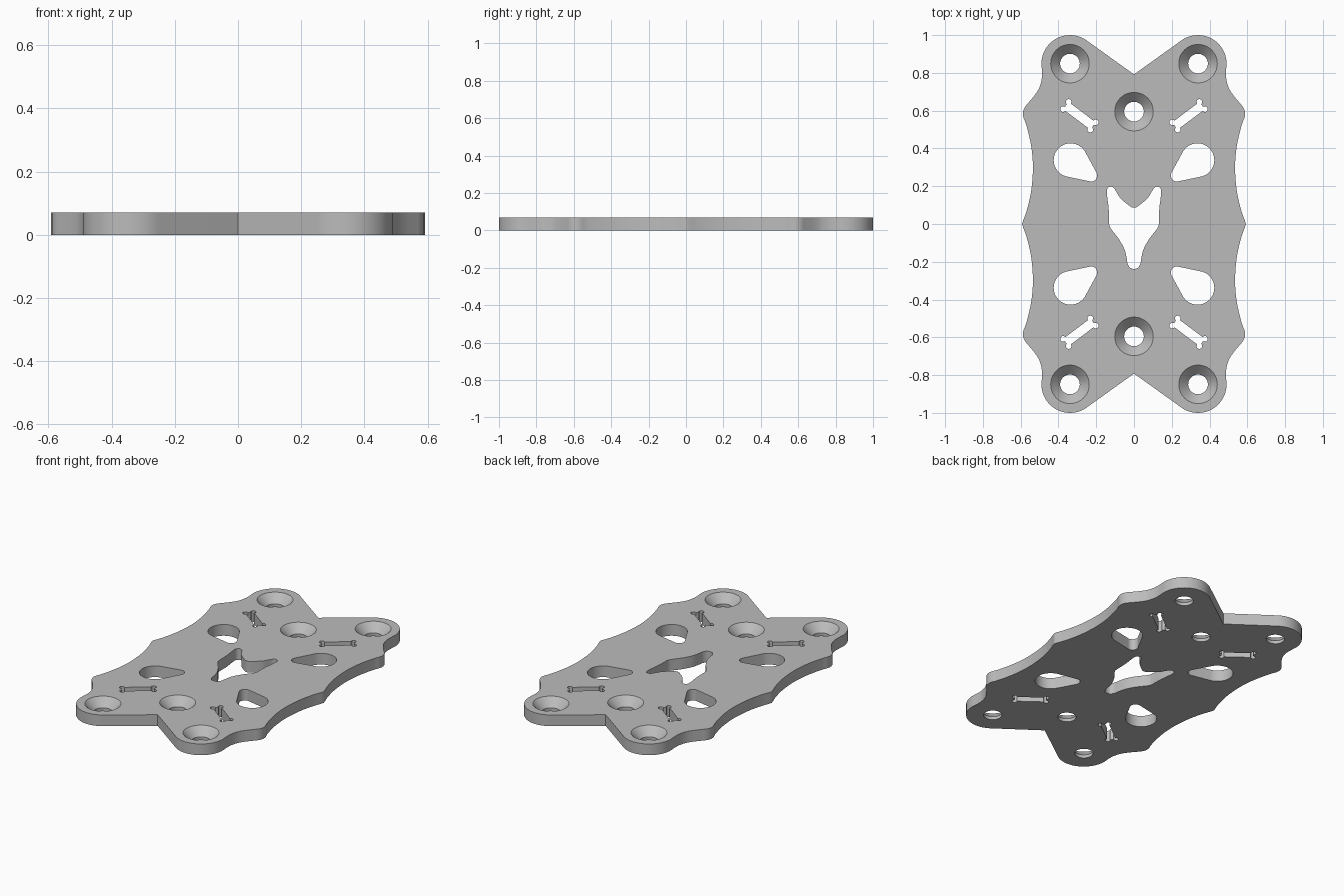
import bpy
import bmesh
from math import sin, cos, radians, atan2, hypot, acos, degrees, pi

THICK = 0.07

cube = bpy.data.objects.get("Cube")
if cube:
    bpy.data.objects.remove(cube, do_unlink=True)

grey = bpy.data.materials.new("plain grey")
grey.use_nodes = True
grey.diffuse_color = (0.5, 0.5, 0.5, 1)
grey.node_tree.nodes["Principled BSDF"].inputs["Base Color"].default_value = (0.5, 0.5, 0.5, 1)


def arc(cx, cy, r, start, end, steps):
    """Points along a circular arc, angles in degrees."""
    angles = [radians(start + (end - start) * i / steps) for i in range(steps + 1)]
    return [(cx + r * cos(a), cy + r * sin(a)) for a in angles]


def spline(points, steps=5):
    """Smooth open curve through the points."""
    p = [points[0]] + points + [points[-1]]
    out = []
    for a, b, c, d in zip(p, p[1:], p[2:], p[3:]):
        for i in range(steps):
            t = i / steps
            out.append(tuple(
                b[k] + 0.5 * t * (c[k] - a[k] + t * (2 * a[k] - 5 * b[k] + 4 * c[k] - d[k]
                                  + t * (3 * (b[k] - c[k]) + d[k] - a[k]))) for k in (0, 1)))
    return out + [points[-1]]


def add_prism(bm, outline, z0, z1):
    """Closed straight prism over an outline."""
    low = [bm.verts.new((x, y, z0)) for x, y in outline]
    high = [bm.verts.new((x, y, z1)) for x, y in outline]
    bm.faces.new(low)
    bm.faces.new(high)
    for i in range(len(low)):
        bm.faces.new((low[i - 1], low[i], high[i], high[i - 1]))


def add_lathe(bm, cx, cy, profile, steps=48):
    """Closed solid of revolution from (radius, z) pairs."""
    rings = [[bm.verts.new((x, y, z)) for x, y in arc(cx, cy, r, 0, 360, steps)[:-1]]
             for r, z in profile]
    for a, b in zip(rings, rings[1:]):
        for i in range(steps):
            bm.faces.new((a[i - 1], a[i], b[i], b[i - 1]))
    bm.faces.new(rings[0])
    bm.faces.new(rings[-1])


def make_object(name, bm):
    bmesh.ops.recalc_face_normals(bm, faces=bm.faces[:])
    mesh = bpy.data.meshes.new(name)
    bm.to_mesh(mesh)
    bm.free()
    mesh.materials.append(grey)
    obj = bpy.data.objects.new(name, mesh)
    bpy.context.collection.objects.link(obj)
    return obj


# Plate outline: one quarter, then mirrored twice
HOLE_X, HOLE_Y, LOBE = 0.339, 0.849, 0.151
notch = (0, 0.792)
dx, dy = HOLE_X, HOLE_Y - notch[1]
tangent = degrees(atan2(dy, dx)) + 90 + (90 - degrees(acos(LOBE / hypot(dx, dy))))
edge = spline([(0.487, 0.8), (0.489, 0.765), (0.502, 0.72), (0.525, 0.683), (0.556, 0.645),
               (0.578, 0.618), (0.588, 0.59), (0.585, 0.563), (0.572, 0.53), (0.555, 0.465),
               (0.541, 0.39), (0.535, 0.3), (0.541, 0.2), (0.553, 0.13), (0.57, 0.065),
               (0.587, 0.018), (0.592, 0)])
quarter = [notch] + arc(HOLE_X, HOLE_Y, LOBE, tangent, -8, 32) + edge
half = quarter + [(x, -y) for x, y in quarter[-2::-1]]
outline = half + [(-x, y) for x, y in half[-2:0:-1]]
bm = bmesh.new()
add_prism(bm, outline, 0, THICK)
plate = make_object("plate", bm)

cut = bmesh.new()

# Countersunk screw holes
sink = [(0.052, -0.05), (0.052, 0.02), (0.102, THICK), (0.122, 0.09)]
for sy in (1, -1):
    for x, y in ((HOLE_X, HOLE_Y), (-HOLE_X, HOLE_Y), (0, 0.595)):
        add_lathe(cut, x, y * sy, sink)

# Strap slot with rounded relief corners
A, B, R = 0.09, 0.024, 0.015
slot = []
for k, (cx, cy) in enumerate(((A, B), (-A, B), (-A, -B), (A, -B))):
    slot += arc(cx, cy, R, 90 * k - 90, 90 * k + 180, 12)
ca, sa = cos(radians(37)), sin(radians(37))
slot = [(0.289 + x * ca - y * sa, 0.573 + x * sa + y * ca) for x, y in slot]

# Teardrop opening: hull of a large and a small circle
big, small = (0.336, 0.338, 0.089), (0.227, 0.257, 0.032)
dx, dy = small[0] - big[0], small[1] - big[1]
axis = degrees(atan2(dy, dx))
swing = degrees(acos((big[2] - small[2]) / hypot(dx, dy)))
drop = arc(*big, axis + swing, axis + 360 - swing, 40) + arc(*small, axis - swing, axis + swing, 20)

for shape in (slot, drop):
    for sx in (1, -1):
        for sy in (1, -1):
            add_prism(cut, [(x * sx, y * sy) for x, y in shape], -0.05, 0.12)

# Central heart-shaped opening
side = spline([(0, 0.086), (0.018, 0.092), (0.068, 0.132), (0.092, 0.168), (0.106, 0.19),
               (0.122, 0.198), (0.139, 0.19), (0.144, 0.165), (0.134, 0.08), (0.132, 0.005),
               (0.122, -0.025), (0.08, -0.08), (0.05, -0.135), (0.039, -0.18), (0.033, -0.212),
               (0.019, -0.233), (0, -0.238)])
add_prism(cut, side + [(-x, y) for x, y in side[-2:0:-1]], -0.05, 0.12)

# Cut all openings and discard the cutter
cutter = make_object("opening_cutter", cut)
cutter.hide_render = True
mod = plate.modifiers.new("openings", "BOOLEAN")
mod.operation = "DIFFERENCE"
mod.solver = "EXACT"
mod.object = cutter
bpy.ops.object.select_all(action="DESELECT")
bpy.context.view_layer.objects.active = plate
plate.select_set(True)
bpy.ops.object.modifier_apply(modifier=mod.name)
bpy.data.objects.remove(cutter, do_unlink=True)
bpy.ops.object.shade_smooth_by_angle(angle=pi / 6)
